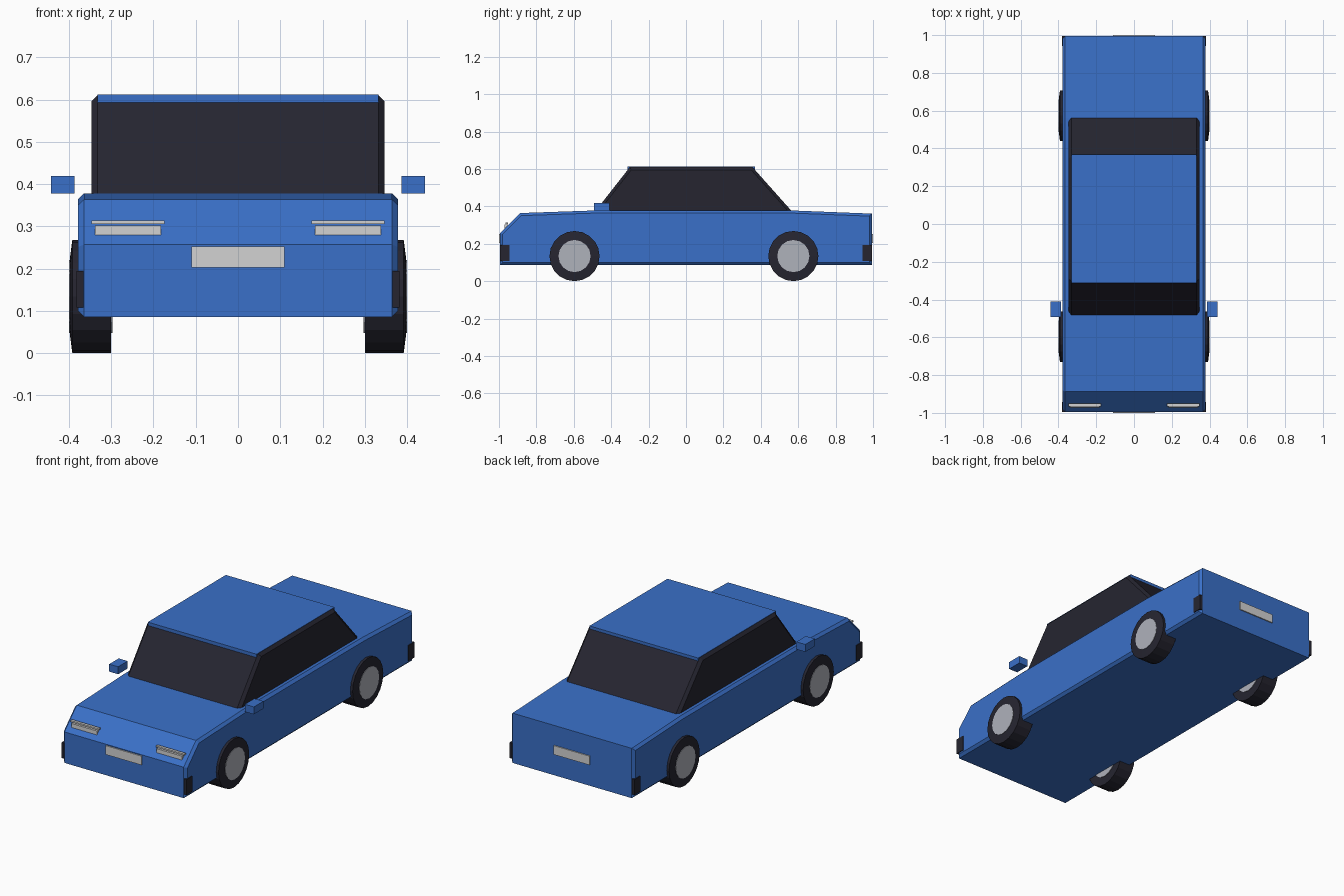
import bpy, bmesh, math
from mathutils import Matrix

if "Cube" in bpy.data.objects:
    bpy.data.objects.remove(bpy.data.objects["Cube"])


def material(name, rgb):
    m = bpy.data.materials.new(name)
    m.diffuse_color = (*rgb, 1)
    m.use_nodes = True
    m.node_tree.nodes["Principled BSDF"].inputs["Base Color"].default_value = m.diffuse_color
    return m


BLUE = material("blue paint", (0.042, 0.162, 0.58))
DARK = material("dark glass and rubber", (0.019, 0.0185, 0.03))
HUB = material("hub grey", (0.43, 0.445, 0.50))
PALE = material("pale plate", (0.65, 0.65, 0.65))


def finish(bm, name, mat):
    bmesh.ops.recalc_face_normals(bm, faces=bm.faces)
    me = bpy.data.meshes.new(name)
    bm.to_mesh(me)
    bm.free()
    me.materials.append(mat)
    ob = bpy.data.objects.new(name, me)
    bpy.context.collection.objects.link(ob)
    return ob


def prism(name, profile, half_width, bevel, mat):
    """Side profile (y, z) extruded across x, with chamfered side outlines."""
    bm = bmesh.new()
    face = bm.faces.new([bm.verts.new((-half_width, y, z)) for y, z in profile])
    new = bmesh.ops.extrude_face_region(bm, geom=[face])["geom"]
    for v in new:
        if isinstance(v, bmesh.types.BMVert):
            v.co.x = half_width
    bmesh.ops.recalc_face_normals(bm, faces=bm.faces)
    rim = [e for e in bm.edges if abs(e.verts[0].co.x - e.verts[1].co.x) < 1e-5]
    bmesh.ops.bevel(bm, geom=rim, offset=bevel, segments=1, affect='EDGES')
    return finish(bm, name, mat)


def box(name, x, y, z, mat):
    bm = bmesh.new()
    bmesh.ops.create_cube(bm, size=1)
    for v in bm.verts:
        v.co = [(a + b) / 2 + c * (b - a) for (a, b), c in zip((x, y, z), v.co)]
    return finish(bm, name, mat)


def wheel_disc(name, rings, centre, side, segments, mat):
    """Closed lathe about the x axis; rings are (x, radius)."""
    bm = bmesh.new()
    loops = []
    for x, r in rings:
        loops.append([bm.verts.new((side * x,
                                    centre[0] + r * math.cos(2 * math.pi * i / segments),
                                    centre[1] + r * math.sin(2 * math.pi * i / segments)))
                      for i in range(segments)])
    for a, b in zip(loops, loops[1:]):
        for i in range(segments):
            j = (i + 1) % segments
            bm.faces.new((a[i], a[j], b[j], b[i]))
    bm.faces.new(loops[0])
    bm.faces.new(loops[-1])
    return finish(bm, name, mat)


# Main shell and cabin
prism("body", [(-0.994, 0.086), (-0.994, 0.257), (-0.887, 0.364), (-0.48, 0.378),
               (0.56, 0.378), (0.994, 0.361), (0.994, 0.086)], 0.378, 0.014, BLUE)
prism("cabin_glass", [(-0.4957, 0.36), (-0.30, 0.61), (0.355, 0.61), (0.578, 0.36)],
      0.347, 0.015, DARK)
box("roof", (-0.332, 0.332), (-0.313, 0.368), (0.592, 0.612), BLUE)

# Number plates without lettering
box("front_plate", (-0.11, 0.11), (-1.0, -0.992), (0.203, 0.252), PALE)
box("rear_plate", (-0.11, 0.11), (0.992, 1.0), (0.203, 0.252), PALE)

for side, tag in ((1, "right"), (-1, "left")):
    def span(a, b):
        return tuple(sorted((side * a, side * b)))

    # Headlights: lamp with a thin bar above
    box(f"headlight_{tag}", span(0.182, 0.338), (-0.971, -0.952), (0.28, 0.302), PALE)
    box(f"headlight_bar_{tag}", span(0.174, 0.347), (-0.966, -0.951), (0.306, 0.314), PALE)

    # Door mirror
    box(f"mirror_{tag}", span(0.387, 0.442), (-0.493, -0.41), (0.378, 0.419), BLUE)

    # Corner bumper pads
    box(f"front_pad_{tag}", span(0.366, 0.382), (-0.994, -0.943), (0.108, 0.194), DARK)
    box(f"rear_pad_{tag}", span(0.366, 0.382), (0.943, 0.994), (0.108, 0.194), DARK)

    # Wheels
    for y, end in ((-0.596, "front"), (0.574, "rear")):
        wheel_disc(f"{end}_tyre_{tag}", [(0.300, 0.134), (0.392, 0.134), (0.398, 0.088)],
                   (y, 0.134), side, 20, DARK)
        wheel_disc(f"{end}_hub_{tag}", [(0.297, 0.086), (0.400, 0.086)],
                   (y, 0.134), side, 16, HUB)
